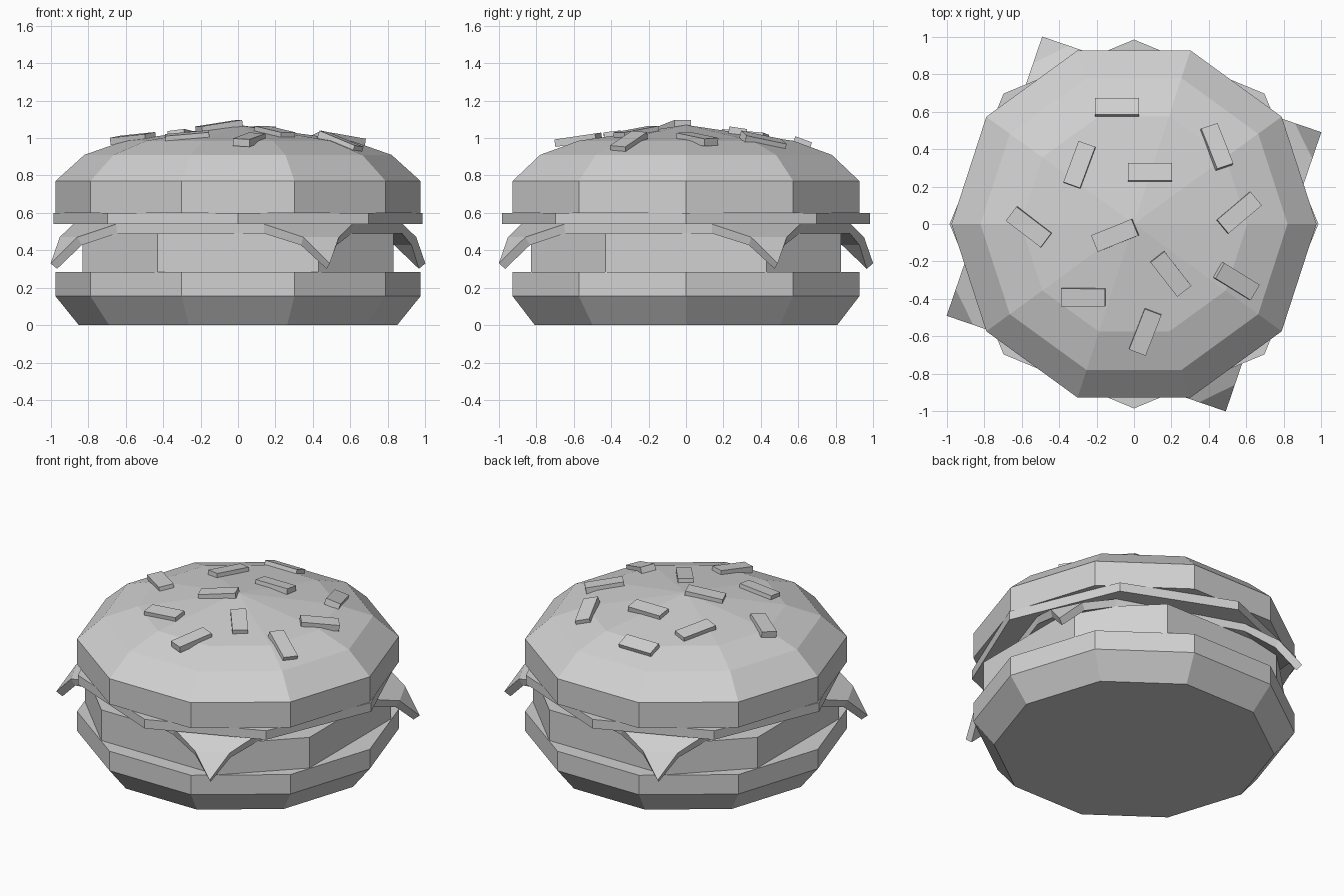
import bpy, bmesh, math
from mathutils import Vector, Matrix
from mathutils.bvhtree import BVHTree

cube = bpy.data.objects.get("Cube")
if cube:
    bpy.data.objects.remove(cube, do_unlink=True)

grey = bpy.data.materials.new("plain grey")
grey.use_nodes = True
COLOUR = (0.64, 0.64, 0.64, 1)
grey.diffuse_color = COLOUR
grey.node_tree.nodes["Principled BSDF"].inputs["Base Color"].default_value = COLOUR


def finish(bm, name):
    """Turn a bmesh into a flat-shaded object."""
    bmesh.ops.recalc_face_normals(bm, faces=bm.faces)
    mesh = bpy.data.meshes.new(name)
    bm.to_mesh(mesh)
    mesh.materials.append(grey)
    obj = bpy.data.objects.new(name, mesh)
    bpy.context.collection.objects.link(obj)
    return obj


def polygon(sides, radius):
    return [(radius * math.cos(math.tau * i / sides),
             radius * math.sin(math.tau * i / sides)) for i in range(sides)]


def stack(levels, apex=None):
    """Join outlines at rising heights, closed by a cap or an apex."""
    bm = bmesh.new()
    rings = [[bm.verts.new((x, y, z)) for x, y in outline] for z, outline in levels]
    n = len(rings[0])
    for low, high in zip(rings, rings[1:]):
        for i in range(n):
            j = (i + 1) % n
            bm.faces.new((low[i], low[j], high[j], high[i]))
    bm.faces.new(rings[0][::-1])
    if apex is None:
        bm.faces.new(rings[-1])
    else:
        tip = bm.verts.new((0, 0, apex))
        for i in range(n):
            bm.faces.new((rings[-1][i], rings[-1][(i + 1) % n], tip))
    return bm


# Bottom bun
finish(stack([(z, polygon(10, r)) for z, r in
              ((0, 0.85), (0.155, 0.975), (0.285, 0.975))]), "bottom_bun")

# Patty: a square with cut corners
quarter = [Vector((0.83, -0.43)), Vector((0.83, 0.43))]
patty = [Matrix.Rotation(k * math.pi / 2, 2) @ p for k in range(4) for p in quarter]
finish(stack([(0.285, patty), (0.49, patty)]), "patty")

# Cheese slice: a turned square whose corners droop over two folds
HALF = 0.788
bm = bmesh.new()
centre = []
for k in range(4):
    turn = Matrix.Rotation(math.radians(-18.9) + k * math.pi / 2, 3, 'Z')

    def corner_vert(back_x, back_y, z):
        return bm.verts.new(turn @ Vector((HALF - back_x, HALF - back_y, z)))

    a1, b1 = corner_vert(0, 0.37, 0.54), corner_vert(0.37, 0, 0.54)
    a2, b2 = corner_vert(0, 0.15, 0.47), corner_vert(0.15, 0, 0.47)
    tip = corner_vert(0, 0, 0.33)
    bm.faces.new((a1, a2, b2, b1))
    bm.faces.new((a2, tip, b2))
    centre += [a1, b1]
bm.faces.new(centre)
bmesh.ops.recalc_face_normals(bm, faces=bm.faces)
if sum(f.normal.z for f in bm.faces) < 0:
    bmesh.ops.reverse_faces(bm, faces=bm.faces)
bm.normal_update()
mesh = bpy.data.meshes.new("cheese_slice")
bm.to_mesh(mesh)
mesh.materials.append(grey)
cheese = bpy.data.objects.new("cheese_slice", mesh)
bpy.context.collection.objects.link(cheese)
solid = cheese.modifiers.new("thickness", 'SOLIDIFY')
solid.thickness = 0.048
solid.offset = -1
solid.use_even_offset = True

# Tomato slice
tomato = polygon(8, 0.985)
finish(stack([(0.54, tomato), (0.6, tomato)]), "tomato_slice")

# Top bun
dome = stack([(z, polygon(10, r)) for z, r in
              ((0.6, 0.975), (0.77, 0.975), (0.91, 0.82), (0.985, 0.605))], apex=1.07)
finish(dome, "top_bun")
surface = BVHTree.FromBMesh(dome)

# Sesame seeds: x, y, turn in degrees; each lies on the bun's surface
SEEDS = [(-0.09, 0.62, 0), (-0.29, 0.315, 70), (0.085, 0.275, 0), (0.44, 0.41, -70),
         (0.56, 0.06, 40), (-0.56, -0.015, -37), (-0.1, -0.06, 22), (0.195, -0.265, -52),
         (0.545, -0.305, -31), (-0.27, -0.39, 0), (0.06, -0.575, 69)]
for number, (x, y, angle) in enumerate(SEEDS, 1):
    spot, normal, _, _ = surface.ray_cast(Vector((x, y, 2)), Vector((0, 0, -1)))
    tilt = Vector((0, 0, 1)).rotation_difference(normal).to_matrix().to_4x4()
    place = (Matrix.Translation(spot + normal * 0.006) @ tilt
             @ Matrix.Rotation(math.radians(angle), 4, 'Z')
             @ Matrix.Diagonal((0.235, 0.095, 0.04, 1)))
    bm = bmesh.new()
    bmesh.ops.create_cube(bm, size=1, matrix=place)
    finish(bm, f"sesame_seed_{number}")
